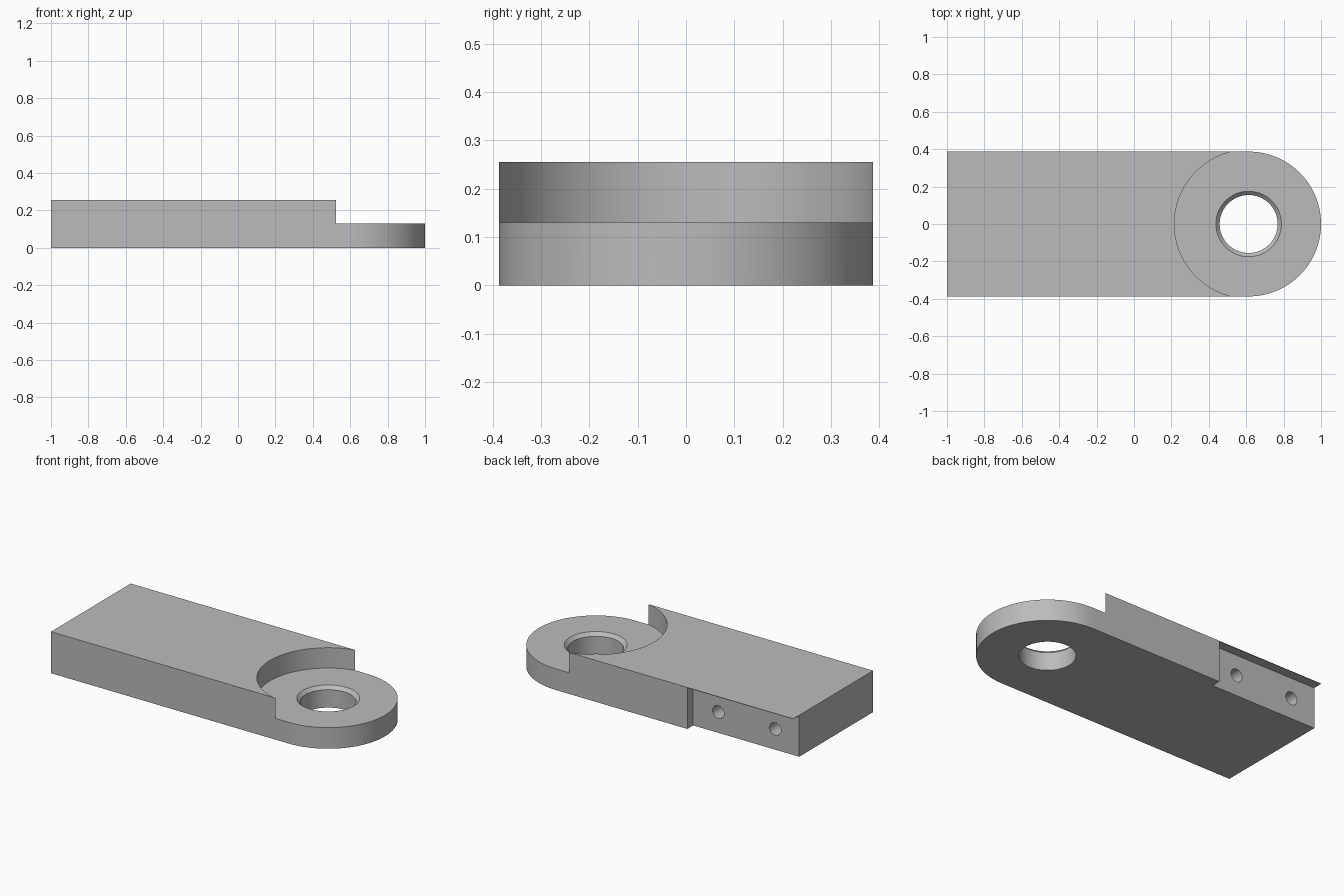
import bpy, bmesh, math
from mathutils import Matrix, Vector

if "Cube" in bpy.data.objects:
    bpy.data.objects.remove(bpy.data.objects["Cube"], do_unlink=True)

HALF_W, HEIGHT, LEDGE = 0.387, 0.255, 0.13
EYE_X = 1 - HALF_W
LIP = 0.003          # thin cover left above the side recess
RECESS_X, RECESS_D = -0.28, 0.057

grey = bpy.data.materials.new("plain_grey")
grey.use_nodes = True
colour = (0.5, 0.5, 0.5, 1)
grey.diffuse_color = colour
grey.node_tree.nodes["Principled BSDF"].inputs["Base Color"].default_value = colour


def make_object(name, bm):
    bmesh.ops.recalc_face_normals(bm, faces=bm.faces)
    mesh = bpy.data.meshes.new(name)
    bm.to_mesh(mesh)
    bm.free()
    mesh.materials.append(grey)
    obj = bpy.data.objects.new(name, mesh)
    bpy.context.collection.objects.link(obj)
    return obj


def extruded(name, outline, height):
    bm = bmesh.new()
    face = bm.faces.new([bm.verts.new((x, y, 0)) for x, y in outline])
    top = bmesh.ops.extrude_face_region(bm, geom=[face])["geom"]
    bmesh.ops.translate(bm, vec=(0, 0, height),
                        verts=[v for v in top if isinstance(v, bmesh.types.BMVert)])
    return make_object(name, bm)


def lathed(name, profile, matrix, steps):
    bm = bmesh.new()
    verts = [bm.verts.new((r, 0, z)) for r, z in profile]
    edges = [bm.edges.new(pair) for pair in zip(verts, verts[1:])]
    bmesh.ops.spin(bm, geom=verts + edges, cent=(0, 0, 0), axis=(0, 0, 1),
                   angle=math.tau, steps=steps)
    bmesh.ops.remove_doubles(bm, verts=bm.verts, dist=1e-5)
    bmesh.ops.transform(bm, matrix=matrix, verts=bm.verts)
    return make_object(name, bm)


def box(name, low, high):
    low, high = Vector(low), Vector(high)
    bm = bmesh.new()
    bmesh.ops.create_cube(bm, size=1)
    bmesh.ops.scale(bm, vec=high - low, verts=bm.verts)
    bmesh.ops.translate(bm, vec=(low + high) / 2, verts=bm.verts)
    return make_object(name, bm)


# Bar with one square end and one round end
arc = [math.pi * (i / 64 - 0.5) for i in range(65)]
outline = [(-1, HALF_W), (-1, -HALF_W)]
outline += [(EYE_X + HALF_W * math.cos(a), HALF_W * math.sin(a)) for a in arc]
bar = extruded("link_bar", outline, HEIGHT)

# Round step, chamfer and through hole in a single turned cutter
eye_cutter = lathed("eye_cutter",
                    [(0, -0.1), (0.155, -0.1), (0.155, LEDGE - 0.02), (0.175, LEDGE),
                     (0.397, LEDGE), (0.397, 0.4), (0, 0.4)],
                    Matrix.Translation((EYE_X, 0, 0)), 128)

# Side recess below the thin lip
recess_cutter = box("recess_cutter", (-1.1, HALF_W - RECESS_D, -0.1),
                    (RECESS_X, HALF_W + 0.1, HEIGHT - LIP))

# Two blind screw holes in the recessed side
cutters = [eye_cutter, recess_cutter]
for x in (-0.45, -0.838):
    place = Matrix.Translation((x, HALF_W - RECESS_D, HEIGHT / 2)) @ Matrix.Rotation(math.pi / 2, 4, "X")
    cutters.append(lathed("screw_hole_cutter",
                          [(0, -0.03), (0.039, -0.03), (0.039, 0.2), (0, 0.22)], place, 32))

# Cut everything, then drop the cutters
bpy.context.view_layer.objects.active = bar
for cutter in cutters:
    mod = bar.modifiers.new("cut", "BOOLEAN")
    mod.operation, mod.solver, mod.object = "DIFFERENCE", "EXACT", cutter
    bpy.ops.object.modifier_apply(modifier=mod.name)
    bpy.data.objects.remove(cutter, do_unlink=True)

bpy.ops.object.select_all(action="DESELECT")
bar.select_set(True)
bpy.ops.object.shade_smooth_by_angle(angle=math.radians(30))
